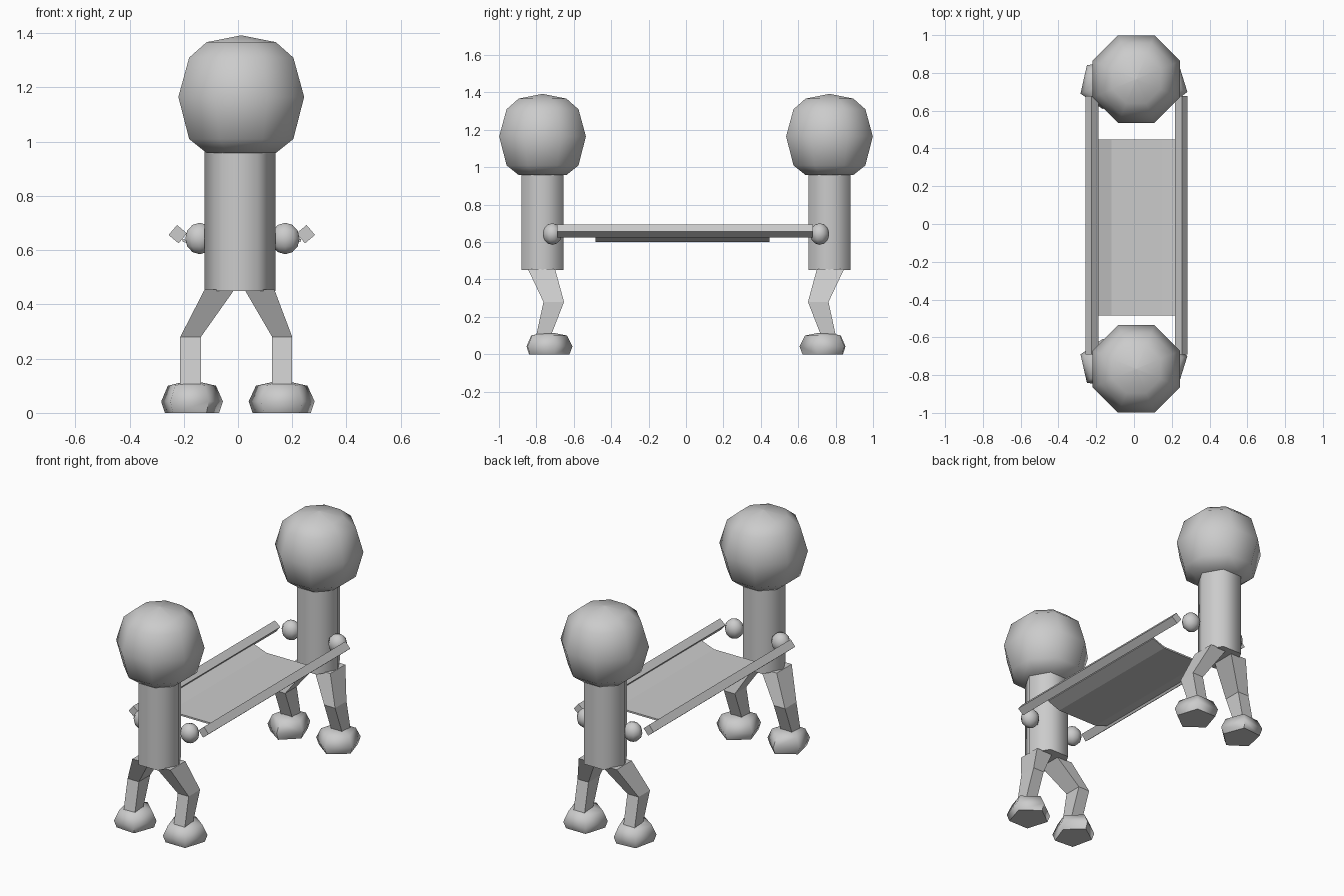
import bpy, bmesh
from math import radians, cos, sin, pi

if "Cube" in bpy.data.objects:
    bpy.data.objects.remove(bpy.data.objects["Cube"])


def build(name, rings, smooth=None, mirror=True):
    """Loft closed rings of points, cap both ends, optionally mirror to the back (y)."""
    bm = bmesh.new()
    loops = [[bm.verts.new(p) for p in ring] for ring in rings]
    n = len(rings[0])
    for a, b in zip(loops, loops[1:]):
        for i in range(n):
            j = (i + 1) % n
            bm.faces.new((a[i], a[j], b[j], b[i]))
    bm.faces.new(loops[0][::-1])
    bm.faces.new(loops[-1])
    bmesh.ops.remove_doubles(bm, verts=bm.verts, dist=1e-5)
    bmesh.ops.recalc_face_normals(bm, faces=bm.faces)
    mesh = bpy.data.meshes.new(name)
    bm.to_mesh(mesh)
    bm.free()
    ob = bpy.data.objects.new(name, mesh)
    bpy.context.collection.objects.link(ob)
    if smooth:
        bpy.ops.object.select_all(action='DESELECT')
        ob.select_set(True)
        bpy.context.view_layer.objects.active = ob
        bpy.ops.object.shade_smooth_by_angle(angle=radians(smooth))
    if mirror:
        m = ob.modifiers.new("back_copy", 'MIRROR')
        m.use_axis = (False, True, False)
        m.use_mirror_merge = False
    return ob


def ring(cx, cy, z, rx, ry, n, turn):
    return [(cx + rx * cos(radians(turn) + 2 * pi * i / n),
             cy + ry * sin(radians(turn) + 2 * pi * i / n), z) for i in range(n)]


def rect(x0, x1, y0, y1, z):
    return [(x0, y0, z), (x1, y0, z), (x1, y1, z), (x0, y1, z)]


# heads: eight-sided balls with a flat underside
head = [(0.958, .138), (1.01, .208), (1.165, .251), (1.31, .208), (1.367, .138), (1.392, .002)]
build("head", [ring(.012, -.767, z, r, r, 8, 22.5) for z, r in head], 65)

# bodies: six-sided columns
build("body", [ring(.007, -.767, z, .131, .13, 6, 0) for z in (.45, .97)], 65)

# legs: bent square tubes, knees towards the stretcher
for side, top, low in (("left", (-.123, -.013), (-.213, -.137)),
                       ("right", (.024, .134), (.126, .2))):
    build(side + "_leg", [rect(*low, -.805, -.73, .08),
                          rect(*low, -.762, -.652, .28),
                          rect(*top, -.845, -.70, .455)])

# feet: five-sided flattened pebbles, pointing inwards
foot = [(0, .88), (.042, 1), (.1, .78), (.113, .3)]
for side, x, rx, turn in (("left", -.172, .12, 86), ("right", .161, .128, 90)):
    build(side + "_foot", [ring(x, -.74, z, rx * s, .133 * s, 5, turn) for z, s in foot], 70)

# hands: small balls
for side, x in (("left", -.141), ("right", .174)):
    build(side + "_hand", [ring(x, -.715, .643 - .058 * cos(a), .056 * sin(a) + 1e-4,
                                .051 * sin(a) + 1e-4, 10, 18)
                           for a in [pi * k / 6 for k in range(7)]], 65)

# poles: square rods turned on edge
for side, x, turn in (("left", -.222, 5), ("right", .25, -5)):
    build(side + "_pole", [[(x + .034 * cos(radians(turn + 90 * k)), y,
                             .659 + .034 * sin(radians(turn + 90 * k))) for k in range(4)]
                           for y in (-.69, .678)], mirror=False)

# stretcher cloth: shallow trough between the poles
trough = [(-.205, .642), (-.12, .611), (.15, .611), (.233, .642)]
section = trough + [(x, z - .01) for x, z in reversed(trough)]
build("stretcher_cloth", [[(x, y, z) for x, z in section] for y in (-.484, .447)], mirror=False)
